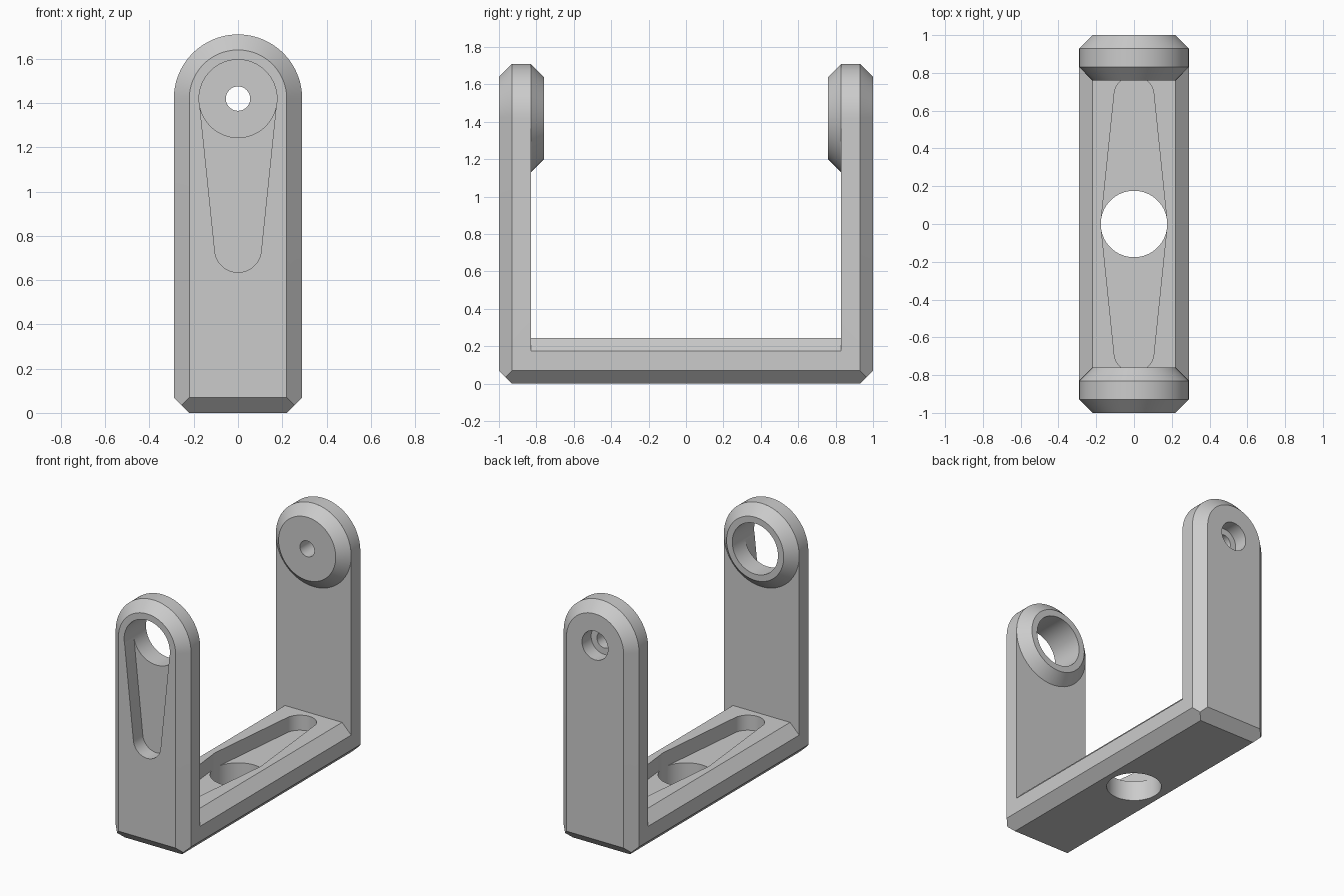
import bpy, bmesh
from math import sin, cos, pi, asin
from mathutils import Vector

W, C = 0.29, 0.07            # half width, chamfer
PIVOT = 1.42                 # height of the pivot axis
INNER, FLOOR = 0.83, 0.175   # inner arm face, base thickness

cube = bpy.data.objects.get("Cube")
if cube:
    bpy.data.objects.remove(cube, do_unlink=True)

grey = bpy.data.materials.new("matte_grey")
grey.use_nodes = True
grey.diffuse_color = (0.6, 0.6, 0.6, 1)
grey.node_tree.nodes["Principled BSDF"].inputs["Base Color"].default_value = (0.6, 0.6, 0.6, 1)


def arc(r, a0, a1, cv=0.0, n=32):
    return [(r * cos(a0 + (a1 - a0) * i / n), cv + r * sin(a0 + (a1 - a0) * i / n))
            for i in range(n + 1)]


def circle(r, cv=0.0, n=64):
    return arc(r, 0, 2 * pi, cv, n)[:-1]


def rect(u, v0, v1):
    return [(-u, v0), (u, v0), (u, v1), (-u, v1)]


def arch(r, bottom):
    return [(-r, bottom), (r, bottom)] + arc(r, 0, pi, PIVOT, 48)


def slot(big, small, reach, cv, double):
    """Tapered slot: a large circle blending into a small one, on one or both sides."""
    b = asin((big - small) / reach)
    tail = arc(small, pi + b, 2 * pi - b, cv - reach)
    if not double:
        return tail + arc(big, -b, pi + b, cv)
    return (tail + arc(big, -b, b, cv, 4) + arc(small, b, pi - b, cv + reach)
            + arc(big, pi - b, pi + b, cv, 4))


def loft(name, axis, sections):
    """Solid through 2D outlines placed along the y or z axis."""
    bm = bmesh.new()
    rings = [[bm.verts.new((u, t, v) if axis == "y" else (u, v, t)) for u, v in pts]
             for t, pts in sections]
    for a, b in zip(rings, rings[1:]):
        for i in range(len(a)):
            j = (i + 1) % len(a)
            bm.faces.new((a[i], a[j], b[j], b[i]))
    bm.faces.new(rings[0])
    bm.faces.new(rings[-1])
    bmesh.ops.recalc_face_normals(bm, faces=bm.faces)
    mesh = bpy.data.meshes.new(name)
    bm.to_mesh(mesh)
    bm.free()
    mesh.materials.append(grey)
    obj = bpy.data.objects.new(name, mesh)
    bpy.context.collection.objects.link(obj)
    return obj


def cutter(name, axis, t0, t1, outline):
    obj = loft(name, axis, [(t0, outline), (t1, outline)])
    obj.hide_render = True
    return obj


def cut(obj, cutters):
    for c in cutters:
        mod = obj.modifiers.new(c.name, "BOOLEAN")
        mod.operation, mod.solver, mod.object = "DIFFERENCE", "EXACT", c
    bpy.context.view_layer.update()
    result = obj.evaluated_get(bpy.context.evaluated_depsgraph_get())
    mesh = bpy.data.meshes.new_from_object(result)
    obj.modifiers.clear()
    obj.data = mesh


# Frame: arched block with chamfered outer faces
frame = loft("u_frame", "y", [(-1, arch(W - C, C)), (C - 1, arch(W, 0)),
                              (1 - C, arch(W, 0)), (1, arch(W - C, C))])
bm = bmesh.new()
bm.from_mesh(frame.data)
for side in (-1, 1):         # chamfer the long bottom edges
    bmesh.ops.bisect_plane(bm, geom=bm.verts[:] + bm.edges[:] + bm.faces[:],
                           plane_co=Vector((side * W, 0, C)),
                           plane_no=Vector((side, 0, -1)), clear_outer=True)
    bmesh.ops.holes_fill(bm, edges=bm.edges[:])
bmesh.ops.recalc_face_normals(bm, faces=bm.faces)
bm.to_mesh(frame.data)
bm.free()

# Raised ridge on the base
top = FLOOR + C
ridge = loft("base_ridge", "z", [(FLOOR, rect(W, -INNER, INNER)),
                                 (top, rect(W - C, -INNER, INNER))])

# Conical bosses on the inner arm faces
front_boss, rear_boss = [
    loft(name, "y", [(s * INNER, circle(W, PIVOT)), (s * (INNER - C), circle(W - C, PIVOT))])
    for name, s in (("front_boss", -1), ("rear_boss", 1))]

# Cutters
gap = cutter("gap_cutter", "y", -INNER, INNER, rect(1, FLOOR, 2))
base_slot = cutter("base_slot_cutter", "z", top - 0.105, 0.5, slot(0.175, 0.105, 0.68, 0, True))
base_hole = cutter("base_hole_cutter", "z", -0.5, 0.5, circle(0.176))
arm_slot = cutter("arm_slot_cutter", "y", -1.5, -0.897, slot(0.175, 0.105, 0.68, PIVOT, False))
front_hole = cutter("front_hole_cutter", "y", -1.5, -0.5, circle(0.176, PIVOT))
rear_hole = cutter("rear_hole_cutter", "y", 0.5, 1.5, circle(0.055, PIVOT, 48))
counterbore = cutter("counterbore_cutter", "y", 0.9, 1.5, circle(0.1, PIVOT, 48))

cut(frame, [gap, base_slot, base_hole, arm_slot, front_hole, rear_hole, counterbore])
cut(ridge, [base_slot, base_hole])
cut(front_boss, [front_hole])
cut(rear_boss, [rear_hole])
for c in (gap, base_slot, base_hole, arm_slot, front_hole, rear_hole, counterbore):
    bpy.data.objects.remove(c, do_unlink=True)

# Smooth the round surfaces, keep the chamfers crisp
for o in bpy.context.view_layer.objects:
    o.select_set(False)
for o in (frame, ridge, front_boss, rear_boss):
    o.select_set(True)
bpy.context.view_layer.objects.active = frame
bpy.ops.object.shade_smooth_by_angle(angle=0.4)
